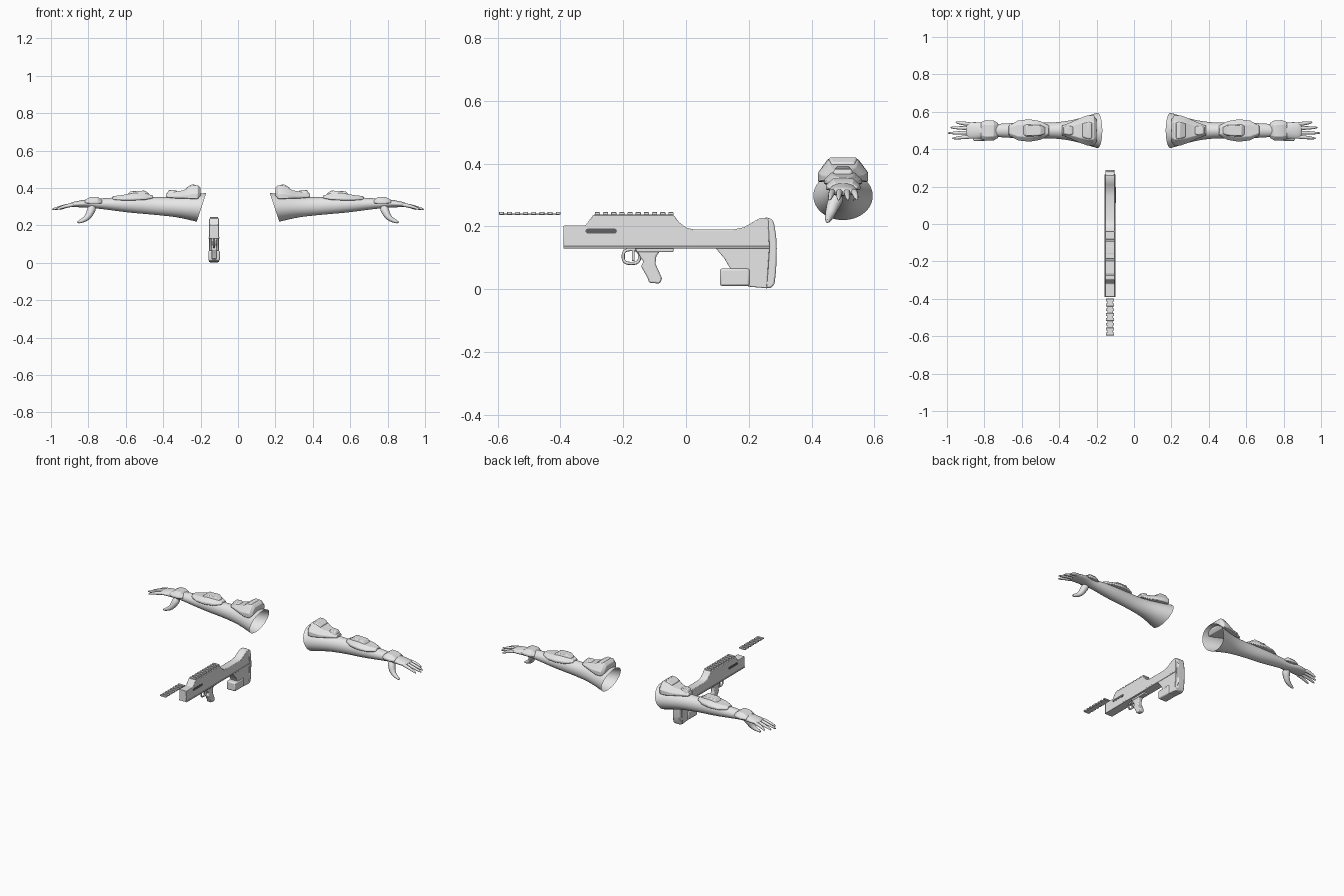
import bpy, bmesh, math
from mathutils import Vector

cube = bpy.data.objects.get("Cube")
if cube:
    bpy.data.objects.remove(cube, do_unlink=True)


def material(name, value):
    m = bpy.data.materials.new(name)
    m.use_nodes = True
    color = (value, value, value, 1)
    m.diffuse_color = color
    m.node_tree.nodes["Principled BSDF"].inputs["Base Color"].default_value = color
    return m


grey = material("light grey", 0.8)
dark = material("dark slot grey", 0.12)
GUN_X = -0.128


def finish(name, bm, mat=grey, bevel=0, mirror=False, subsurf=0, angle=30):
    bmesh.ops.recalc_face_normals(bm, faces=bm.faces)
    mesh = bpy.data.meshes.new(name)
    bm.to_mesh(mesh)
    bm.free()
    mesh.materials.append(mat)
    ob = bpy.data.objects.new(name, mesh)
    bpy.context.collection.objects.link(ob)
    if subsurf:
        mod = ob.modifiers.new("smooth", "SUBSURF")
        mod.levels = mod.render_levels = subsurf
    if bevel:
        mod = ob.modifiers.new("bevel", "BEVEL")
        mod.width, mod.segments = bevel, 2
    if mirror:
        ob.modifiers.new("mirror", "MIRROR").use_mirror_merge = False
    bpy.ops.object.select_all(action="DESELECT")
    ob.select_set(True)
    bpy.context.view_layer.objects.active = ob
    bpy.ops.object.shade_smooth_by_angle(angle=math.radians(angle))
    return ob


def loft(rings, cap_start=True, cap_end=True):
    bm = bmesh.new()
    loops = [[bm.verts.new(p) for p in ring] for ring in rings]
    n = len(loops[0])
    for a, b in zip(loops, loops[1:]):
        for i in range(n):
            j = (i + 1) % n
            bm.faces.new((a[i], a[j], b[j], b[i]))
    if cap_start:
        bm.faces.new(loops[0])
    if cap_end:
        bm.faces.new(loops[-1])
    return bm


# Arm sleeve and palm: elliptical sections, with a slanted open shoulder end
def arm():
    stations = [(.195, .097, .297, .079), (.25, .08, .298, .069), (.32, .058, .299, .056),
                (.40, .045, .301, .05), (.48, .042, .306, .047), (.56, .044, .31, .045),
                (.64, .042, .313, .038), (.72, .036, .316, .03), (.77, .034, .317, .026),
                (.82, .045, .317, .021), (.87, .046, .313, .016), (.90, .04, .309, .012)]
    rings = []
    for x, ry, zc, rz in stations:
        slant = 0.33 * max(0, 1 - (x - .195) / .2)
        ring = []
        for i in range(16):
            a = math.tau * i / 16
            dz = rz * math.sin(a)
            ring.append((x - slant * dz, .5 + ry * math.cos(a), zc + dz))
        rings.append(ring)
    finish("arms", loft(rings, cap_start=False), mirror=True, subsurf=2, angle=60)


# Fingers and thumb: tapered tubes that follow a short path
def digit(name, path, radii):
    pts = [Vector(p) for p in path]
    rings = []
    for i, (p, r) in enumerate(zip(pts, radii)):
        d = (pts[min(i + 1, len(pts) - 1)] - pts[max(i - 1, 0)]).normalized()
        side = d.cross(Vector((0, 0, 1))).normalized()
        up = side.cross(d)
        rings.append([p + r * (math.cos(a) * side + math.sin(a) * up)
                      for a in (math.tau * k / 8 for k in range(8))])
    finish(name, loft(rings), mirror=True, subsurf=1, angle=60)


# Armour plates: faceted sections of (x, half width, low z, high z)
def plate(name, stations, crown=.6):
    rings = []
    for x, h, lo, hi in stations:
        mid = lo + .4 * (hi - lo)
        half = [(h, lo), (h, mid), (crown * h, hi)]
        ring = half + [(-w, z) for w, z in reversed(half)]
        rings.append([(x, .5 + w, z) for w, z in ring])
    finish(name, loft(rings), bevel=.003, mirror=True)


# Side profile in (y, z), extruded across the width of the gun
def profile(name, pts, half, bevel=.003, mat=grey, x=GUN_X):
    bm = loft([[(x + s * half, y, z) for y, z in pts] for s in (-1, 1)])
    return finish(name, bm, mat, bevel)


def block(name, y0, y1, z0, z1, half, **kw):
    return profile(name, [(y0, z0), (y1, z0), (y1, z1), (y0, z1)], half, **kw)


def repeat(ob, count, step):
    mod = ob.modifiers.new("repeat", "ARRAY")
    mod.count = count
    mod.use_relative_offset = False
    mod.use_constant_offset = True
    mod.constant_offset_displace = (0, step, 0)


arm()
fingers = [("index", -.033, .975), ("middle", -.011, .999), ("ring", .012, .985), ("little", .034, .955)]
for name, dy, tip in fingers:
    y = .5 + dy
    digit(name + "_fingers", [(.87, y, .312), (.91, y + dy * .1, .306),
                             (.5 * (.91 + tip), y + dy * .2, .297), (tip, y + dy * .3, .284)],
          (.013, .011, .009, .005))
digit("thumbs", [(.775, .488, .305), (.79, .468, .27), (.803, .46, .242),
                 (.83, .454, .226), (.862, .45, .214)], (.028, .024, .019, .013, .007))

plate("shoulder_plates", [(.20, .06, .36, .40), (.215, .08, .342, .415), (.25, .08, .342, .411),
                          (.29, .066, .345, .388), (.335, .045, .345, .38), (.385, .026, .35, .37)])
plate("shoulder_ridges", [(.225, .05, .39, .416), (.245, .052, .39, .42), (.275, .04, .385, .403)], .8)
plate("elbow_caps", [(.325, .024, .36, .383), (.34, .03, .355, .39), (.37, .026, .355, .388),
                     (.378, .02, .355, .375)], .7)
plate("forearm_plates", [(.455, .026, .345, .36), (.50, .05, .336, .372), (.56, .06, .334, .372),
                         (.62, .053, .334, .362), (.67, .025, .337, .356)])
plate("forearm_ridges", [(.475, .02, .35, .37), (.50, .032, .35, .386), (.575, .036, .35, .382),
                         (.595, .026, .35, .364)], .75)
plate("hand_plates", [(.727, .04, .318, .336), (.75, .053, .316, .353), (.79, .055, .316, .352),
                      (.818, .045, .32, .336)])

# Gun body with its sight ramp, cheek rest and shoulder stock
profile("gun_body", [(-.39, .13), (-.39, .203), (-.32, .203), (-.295, .237), (-.04, .237),
                     (-.022, .213), (0, .196), (.025, .19), (.15, .19), (.185, .197),
                     (.21, .212), (.235, .226), (.262, .228), (.266, .13), (.258, .003),
                     (.2, .008), (.15, .03), (.14, .067), (.122, .098), (.095, .13)], .026)
profile("butt_pad", [(.258, .228), (.272, .224), (.28, .212), (.287, .17), (.289, .13),
                     (.287, .06), (.282, .018), (.273, .005), (.25, .002), (.262, .07), (.266, .14)],
        .025, bevel=.005)
block("lower_strip", -.39, .266, .13, .137, .0285, bevel=.001)
block("magazine", .108, .203, .01, .066, .031, bevel=.007)
block("grip_mount", -.16, -.04, .118, .132, .016)
profile("pistol_grip", [(-.155, .122), (-.145, .1), (-.135, .088), (-.143, .073), (-.122, .035),
                        (-.117, .02), (-.083, .018), (-.076, .034), (-.097, .08),
                        (-.095, .105), (-.082, .122)], .015, bevel=.005)
block("trigger", -.172, -.164, .09, .125, .004, bevel=.001)

# Trigger guard: a rounded band below the body
curve = bpy.data.curves.new("trigger_guard", "CURVE")
curve.dimensions = "3D"
curve.bevel_depth = .005
curve.bevel_resolution = 2
spline = curve.splines.new("POLY")
spline.points.add(23)
spline.use_cyclic_u = True
for i, p in enumerate(spline.points):
    a = math.tau * i / 24
    c, s = math.cos(a), math.sin(a)
    p.co = (GUN_X, -.174 + .026 * math.copysign(abs(c) ** .7, c),
            .104 + .022 * math.copysign(abs(s) ** .7, s), 1)
curve.materials.append(grey)
bpy.context.collection.objects.link(bpy.data.objects.new("trigger_guard", curve))

# Rounded slot plates on both flanks
slot = []
for cy, start in ((-.228, -90), (-.312, 90)):
    for k in range(7):
        a = math.radians(start + 30 * k)
        slot.append((cy + .008 * math.cos(a), .185 + .008 * math.sin(a)))
for side in (-1, 1):
    profile("side_slot", slot, .001, bevel=0, mat=dark, x=GUN_X + side * .0262)

# Toothed top rail, and the loose rail in front
repeat(block("top_rail_teeth", -.29, -.274, .236, .245, .022, bevel=.001), 10, .026)
block("loose_rail_base", -.594, -.402, .236, .241, .015, bevel=0)
repeat(block("loose_rail_teeth", -.595, -.58, .238, .246, .022, bevel=.001), 8, .0258)
